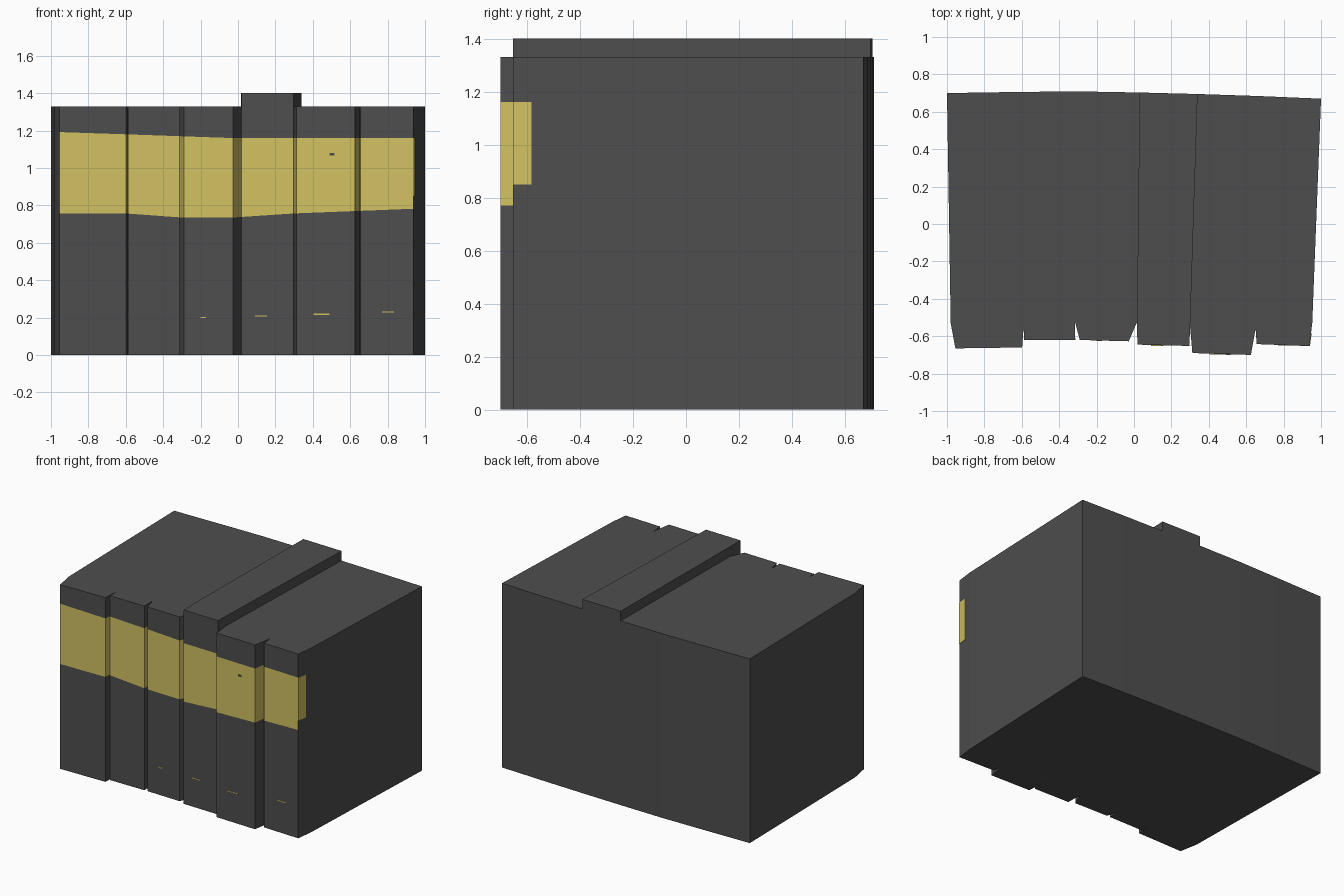
import bpy, bmesh
from mathutils import Vector

if "Cube" in bpy.data.objects:
    bpy.data.objects.remove(bpy.data.objects["Cube"])


def material(name, rgb):
    m = bpy.data.materials.new(name)
    m.diffuse_color = (*rgb, 1)
    m.use_nodes = True
    m.node_tree.nodes["Principled BSDF"].inputs["Base Color"].default_value = m.diffuse_color
    return m


GREY = material("dark_grey", (0.076, 0.076, 0.076))
YELLOW = material("band_yellow", (0.645, 0.535, 0.120))


def finish(bm, name, mats):
    bmesh.ops.recalc_face_normals(bm, faces=bm.faces)
    me = bpy.data.meshes.new(name)
    bm.to_mesh(me)
    bm.free()
    for m in mats:
        me.materials.append(m)
    ob = bpy.data.objects.new(name, me)
    bpy.context.collection.objects.link(ob)
    return ob


def lerp_table(table, x):
    for (x0, v0), (x1, v1) in zip(table, table[1:]):
        if x <= x1:
            return v0 + (v1 - v0) * max(0, x - x0) / (x1 - x0)
    return table[-1][1]


# Edges of the painted band along the spines (x, z)
BAND_LOW = [(-0.955, 0.757), (-0.6, 0.757), (-0.3, 0.735), (-0.03, 0.735), (0.3, 0.757), (0.94, 0.782)]
BAND_HIGH = [(-0.955, 1.192), (-0.6, 1.18), (-0.03, 1.16), (0.94, 1.16)]


def book(name, outline, height, banded):
    """Prism with three levels of side faces; the middle one carries the band."""
    bm = bmesh.new()
    cols = []
    for x, y in outline:
        zs = (0, lerp_table(BAND_LOW, x), lerp_table(BAND_HIGH, x), height)
        cols.append([bm.verts.new((x, y, z)) for z in zs])
    n = len(cols)
    for i in range(n):
        a, b = cols[i], cols[(i + 1) % n]
        for k in range(3):
            f = bm.faces.new((a[k], b[k], b[k + 1], a[k + 1]))
            f.material_index = 1 if k == 1 and i in banded else 0
    bm.faces.new([c[0] for c in reversed(cols)])
    bm.faces.new([c[3] for c in cols])
    return finish(bm, name, [GREY, YELLOW])


def plate(name, p, q, z0, z1, mat, t=0.003):
    """Thin painted plate on a vertical wall running from p to q."""
    d = (Vector(q) - Vector(p)).normalized()
    out = Vector((d.y, -d.x)) * t
    bm = bmesh.new()
    for s in (-0.5, 1):
        for r in (p, q):
            for z in (z0, z1):
                bm.verts.new((r[0] + out.x * s, r[1] + out.y * s, z))
    bmesh.ops.convex_hull(bm, input=bm.verts)
    return finish(bm, name, [mat])


# Shared corners between books: front notch point and back point
NOTCH = [(-0.98, -0.53), (-0.59, -0.55), (-0.315, -0.525), (0.016, -0.525),
         (0.30, -0.55), (0.65, -0.56), (0.953, -0.53)]
BACK = [(-1.0, 0.70), (-0.62, 0.706), (-0.30, 0.709), (0.03, 0.703),
        (0.34, 0.695), (0.67, 0.684), (1.0, 0.67)]
# Spine corners, left and right, of each book
SPINE = [((-0.955, -0.665), (-0.598, -0.66)), ((-0.588, -0.62), (-0.314, -0.62)),
         ((-0.29, -0.62), (-0.028, -0.627)), ((0.018, -0.645), (0.296, -0.652)),
         ((0.312, -0.69), (0.625, -0.70)), ((0.656, -0.642), (0.938, -0.653))]

for i, (left, right) in enumerate(SPINE):
    outline = [NOTCH[i], left, right, NOTCH[i + 1], BACK[i + 1], BACK[i]]
    banded = {0, 1, 2}
    if i == 0:
        banded.discard(0)
    if i == 5:
        banded.discard(2)
    book(f"book_{i + 1}", outline, 1.40 if i == 3 else 1.33, banded)

# Band wrapping a little way round the right-hand edge
plate("band_wrap", (0.938, -0.653), (0.947, -0.582), 0.85, 1.16, YELLOW)

# Small flecks low on the spines
for i, x0, x1, z in ((2, -0.20, -0.17, 0.20), (3, 0.09, 0.155, 0.209),
                     (4, 0.405, 0.49, 0.218), (5, 0.77, 0.835, 0.229)):
    y = (SPINE[i][0][1] + SPINE[i][1][1]) / 2
    plate(f"spine_fleck_{i + 1}", (x0, y), (x1, y), z - 0.003, z + 0.003, YELLOW)
plate("band_fleck", (0.49, -0.696), (0.517, -0.697), 1.067, 1.08, GREY)
